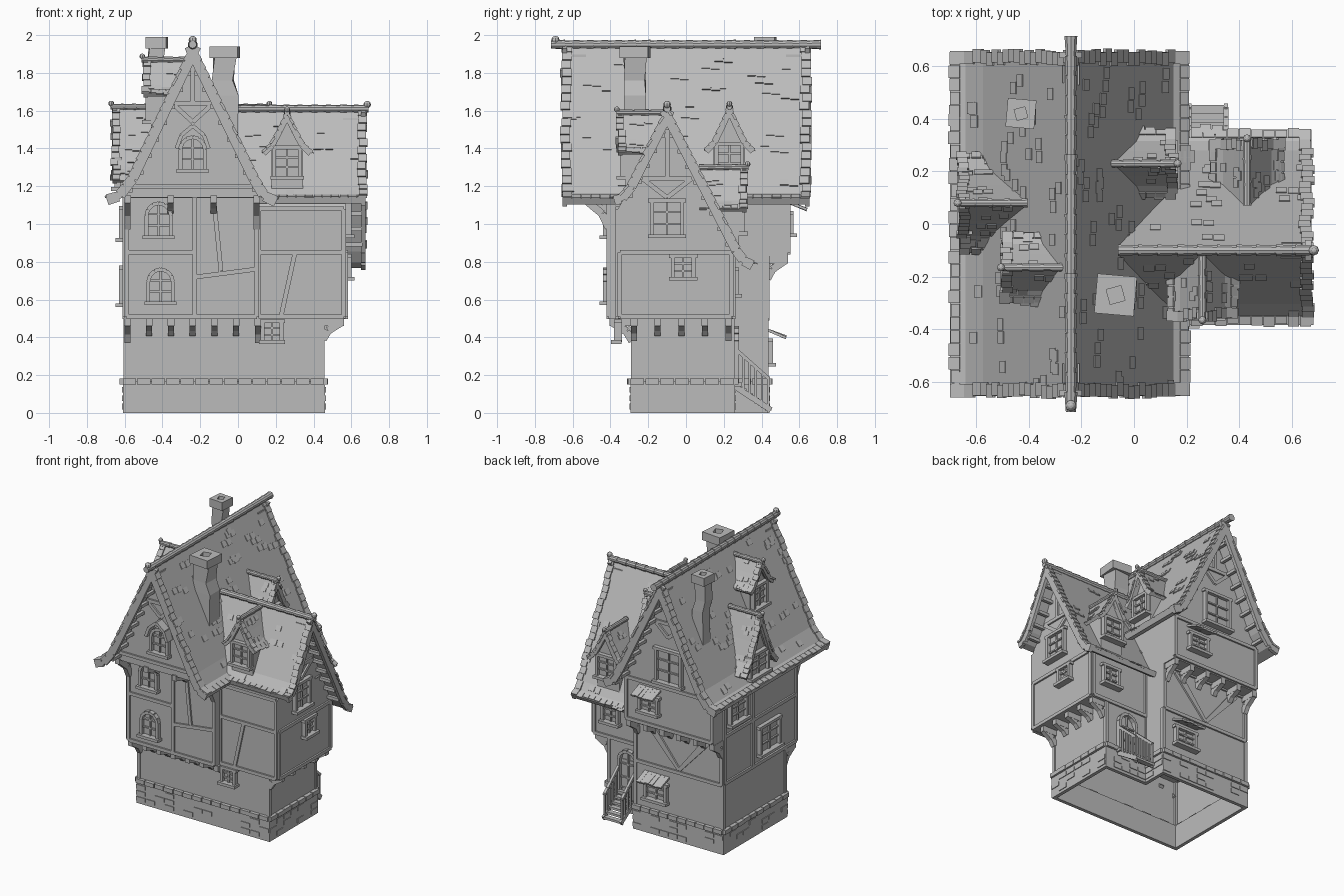
import bpy, bmesh, math, random
from mathutils import Matrix, Vector as V

random.seed(4)
if "Cube" in bpy.data.objects:
    bpy.data.objects.remove(bpy.data.objects["Cube"])

grey = bpy.data.materials.new("plain grey")
grey.use_nodes = True
grey.diffuse_color = (0.5, 0.5, 0.5, 1)
grey.node_tree.nodes["Principled BSDF"].inputs["Base Color"].default_value = grey.diffuse_color
IDENTITY = Matrix()
TURN = {"front": 0, "right": 90, "back": 180, "left": -90}


def finish(name, bm, solid=0):
    mesh = bpy.data.meshes.new(name)
    bm.to_mesh(mesh)
    bm.free()
    ob = bpy.data.objects.new(name, mesh)
    bpy.context.collection.objects.link(ob)
    mesh.materials.append(grey)
    if solid:
        mod = ob.modifiers.new("thickness", "SOLIDIFY")
        mod.thickness, mod.offset = solid, -1
    return ob


def on_wall(face, x, y, z):
    """Frame on a wall: local x runs along it, -y points outward."""
    return Matrix.Translation((x, y, z)) @ Matrix.Rotation(math.radians(TURN[face]), 4, "Z")


def bar(bm, p, q, width, height, M=IDENTITY, side=None):
    """Box from p to q, with its width measured along side."""
    p, q = V(p), V(q)
    d = (q - p).normalized()
    s = V(side) if side else (V((1, 0, 0)) if abs(d.z) > 0.95 else d.cross(V((0, 0, 1))))
    s = (s - d * s.dot(d)).normalized()
    R = Matrix((s, d.cross(s), d)).transposed().to_4x4()
    S = Matrix.Diagonal((width, height, (q - p).length, 1))
    bmesh.ops.create_cube(bm, size=1, matrix=M @ Matrix.Translation((p + q) / 2) @ R @ S)


def prism(name, pts, axis, a, b, caps="both", solid=0):
    """Extrude a flat outline along one axis; caps is both, top or none."""
    put = {"x": lambda p, t: (t, *p), "y": lambda p, t: (p[0], t, p[1]), "z": lambda p, t: (*p, t)}[axis]
    bm = bmesh.new()
    lo, hi = [[bm.verts.new(put(p, t)) for p in pts] for t in (a, b)]
    for i in range(len(pts)):
        bm.faces.new((lo[i - 1], lo[i], hi[i], hi[i - 1]))
    if caps != "none":
        bm.faces.new(hi)
    if caps == "both":
        bm.faces.new(lo[::-1])
        bmesh.ops.recalc_face_normals(bm, faces=bm.faces)
    return finish(name, bm, solid)


def roof(name, M, prof, v0, v1, thick, ends, over, r, tile, scatter):
    """Bent roof sheet with tiles, ridge caps and bargeboards."""
    bm, tiles, boards = bmesh.new(), bmesh.new(), bmesh.new()
    rows = [[bm.verts.new(M @ V((u, v, z))) for v in (v0, v1)] for u, z in prof]
    for a, b in zip(rows, rows[1:]):
        bm.faces.new((a[0], b[0], b[1], a[1]))
    finish(name, bm, thick)
    along, top = V((0, 1, 0)), len(prof) // 2
    for i in range(len(prof) - 1):
        hi, lo = [V((u, 0, z)) for u, z in sorted(prof[i:i + 2], key=lambda p: -p[1])]
        length, d = (lo - hi).length, (lo - hi).normalized()
        n = d.cross(along)
        n *= math.copysign(1, n.z)
        count = max(1, round(length / tile))
        for out in ends:
            # jagged tiles on the gable edge, boards and battens beneath
            edge = along * (v0 if out < 0 else v1)
            for k in range(count):
                c = hi + edge + d * length * k / count - along * out * (tile / 2 + random.uniform(-0.012, 0.004))
                bar(tiles, c, c + d * length / count * 0.94 + n * 0.004, tile, 0.014, M, along)
                if k % 2 and thick > 0.03:
                    b = c - n * (thick + 0.012)
                    bar(boards, b, b - along * out * 0.1, 0.022, 0.022, M)
            drop = edge - along * out * 0.012 - n * thick * 0.8
            bar(boards, hi + drop, lo + drop, 0.024, thick * 1.1, M, along)
        # small clusters of lifted tiles over the slope
        for k in range(round(scatter * length * (v1 - v0))):
            c = hi + d * length * random.uniform(0.05, 0.8) + along * random.uniform(v0 + 0.03, v1 - tile * 2)
            for shift in range(random.randint(1, 2)):
                c += along * tile * shift + d * 0.006 * shift
                bar(tiles, c, c + d * tile * 0.8 + n * 0.004, tile * 0.9, 0.006, M, along)
        # ragged eave
        steps = round((v1 - v0) / tile) if i in (0, len(prof) - 2) else 0
        for k in range(steps):
            c = lo + along * (v0 + (k + 0.5) * (v1 - v0) / steps)
            bar(tiles, c - d * tile * 0.8, c + d * random.uniform(-0.008, 0.005), tile * 0.94, 0.012, M, along)
    # ridge caps and finial
    (u, z), a, b = prof[top], v0 - over, v1 + (over if 1 in ends else 0)
    steps = max(3, round((b - a) / 0.075))
    for k in range(steps):
        place = Matrix.Translation((u, a + (k + 0.5) * (b - a) / steps, z)) @ Matrix.Rotation(math.pi / 2, 4, "X")
        bmesh.ops.create_cone(tiles, segments=10, radius1=r * random.uniform(1, 1.1), radius2=r * 0.85,
                              depth=(b - a) / steps, cap_ends=True, matrix=M @ place)
    bmesh.ops.create_uvsphere(boards, u_segments=8, v_segments=6, radius=r * 0.9,
                              matrix=M @ Matrix.Translation((u, v0 - over * 0.6, z + r)))
    finish(name + "_tiles", tiles)
    finish(name + "_bargeboards", boards)


def window(name, M, w, h, style="plain"):
    """Framed window with mullions and sill; style is plain, arch, peak or awning."""
    bm = bmesh.new()
    w, h, t = w / 2, h / 2, 0.02
    arch = style in ("arch", "peak")
    spring = h - w if arch else h
    bar(bm, (0, 0, -h), (0, 0, spring), 2 * w, 0.012, M)
    bar(bm, (-w - t, -t, -h), (w + t, -t, -h), 0.055, t, M)
    for s in (-1, 1):
        bar(bm, (s * w, -0.01, -h), (s * w, -0.01, spring), t, 2 * t, M)
        if style == "peak":
            bar(bm, (0, -t, h + 0.06), (s * 0.06, -t, h + 0.01), 0.08, t, M, (0, 1, 0))
            bar(bm, (s * 0.06, -t, h + 0.01), (s * (w + t), -t, h - 0.06), 0.08, t, M, (0, 1, 0))
    if arch:
        ring = [V((w * math.cos(k * math.pi / 6), -0.01, spring + w * math.sin(k * math.pi / 6))) for k in range(7)]
        for p, q in zip(ring, ring[1:]):
            bar(bm, p, q, 2 * t, t, M, (0, 1, 0))
    else:
        bar(bm, (-w - t, -0.01, h), (w + t, -0.01, h), 2 * t, t, M)
    bar(bm, (0, -0.008, -h), (0, -0.008, h), 0.01, t, M)
    for z in (-h * 0.3, h * 0.35):
        bar(bm, (-w, -0.008, z), (w, -0.008, z), t, 0.01, M)
    for k in range(6 if style == "awning" else 0):
        x = (k - 2.5) * w / 2.4
        bar(bm, (x, 0, h + 0.055), (x, -0.1, h + random.uniform(0.01, t)), w / 2.5, 0.014, M, (1, 0, 0))
    finish(name, bm)


def dormer(name, face, x, y, eave, w, rise, depth, drop):
    M = on_wall(face, x, y, eave)
    half = [(w, 0), (w * 0.66, rise * 0.2), (w * 0.36, rise * 0.55)]
    prof = [(-u, z) for u, z in half] + [(0, rise)] + half[::-1]
    roof(name + "_roof", M, prof, 0, depth, 0.018, (-1,), 0.01, 0.017, 0.04, 60)
    side, knee = w * 0.64, rise * 0.17
    outline = [(-side, -drop), (side, -drop), (side, knee), (0, rise * 0.9), (-side, knee)]
    prism(name + "_wall", outline, "y", 0.04, depth).data.transform(M)
    window(name + "_window", M @ Matrix.Translation((0, 0.04, rise / 2 - 0.16)), w * 1.05, 0.16)


# Walls: hollow L-shaped ground floor, jettied upper storeys and gables
def ell(g):
    left, right, inner = -0.6 - g, 0.45 + g, 0.11 + g
    front, notch, back = -0.285 - g, 0.25 + g, 0.43 + g
    return [(left, front), (right, front), (right, notch), (inner, notch), (inner, back), (left, back)]


def gable_outline(a, b, base, knee, mid, peak):
    return [(a, base), (b, base), (b, knee), (mid, peak), (a, knee)]


prism("ground_floor_walls", ell(0), "z", 0.1, 0.52, "top")
prism("stone_plinth", ell(0.01), "z", 0, 0.17, "none", 0.035)
prism("main_storey_walls", [(-0.6, -0.41), (0.11, -0.41), (0.11, 0.43), (-0.6, 0.43)], "z", 0.5, 1.18)
prism("main_back_jetty", [(-0.6, 0.2), (0.11, 0.2), (0.11, 0.54), (-0.6, 0.54)], "z", 0.83, 1.18)
prism("main_gable", gable_outline(-0.59, 0.105, 1.14, 1.18, -0.24, 1.88), "y", -0.54, 0.54)
wing_end = gable_outline(-0.36, 0.25, 0.5, 0.86, -0.1, 1.55)
prism("wing_walls", wing_end[:-1] + [(-0.36, 1.08)], "x", 0, 0.57)

# Plinth stones
stones = bmesh.new()
outline = [V((*p, 0)) for p in ell(0.01)]
for p, q in zip(outline, outline[1:] + outline[:1]):
    steps = round((q - p).length / 0.075)
    for k in range(steps):
        a, b = p.lerp(q, k / steps), p.lerp(q, (k + 0.93) / steps)
        for course in range(1, 5):
            up = V((0, 0, course * 0.044 - 0.01))
            if course == 4 or random.random() < 0.4:
                bar(stones, a + up, b + up, random.uniform(0.024, 0.036) if course == 4 else 0.01, 0.03)
finish("plinth_stones", stones)

# Main and wing roofs with flared eaves
main = [(-0.70, 1.145), (-0.64, 1.165), (-0.575, 1.25), (-0.24, 1.95), (0.10, 1.25), (0.15, 1.165), (0.21, 1.135)]
wing = [(-0.385, 1.14), (-0.35, 1.15), (-0.305, 1.205), (-0.1, 1.61), (0.28, 0.87), (0.315, 0.82), (0.36, 0.795)]
roof("main_roof", IDENTITY, main, -0.655, 0.655, 0.035, (-1, 1), 0.06, 0.024, 0.05, 30)
roof("wing_roof", on_wall("right", 0, 0, 0), wing, -0.675, 0.06, 0.032, (-1,), 0.015, 0.022, 0.045, 30)
dormer("wing_front_dormer", "front", 0.26, -0.36, 1.38, 0.13, 0.21, 0.25, 0.2)
dormer("wing_back_dormer", "back", 0.43, 0.32, 1.08, 0.14, 0.22, 0.25, 0.23)
dormer("main_right_dormer", "right", 0.16, 0.23, 1.39, 0.13, 0.23, 0.27, 0.22)
dormer("main_left_low_dormer", "left", -0.665, 0.08, 1.23, 0.19, 0.39, 0.26, 0.09)
dormer("main_left_high_dormer", "left", -0.5, -0.165, 1.69, 0.135, 0.18, 0.24, 0.22)

# Crooked chimneys from stacked square rings, with a hollow cap
for name, x, y, top, r in (("right_chimney", -0.07, -0.27, 1.94, 0.058), ("left_chimney", -0.43, 0.42, 1.99, 0.042)):
    bm, last = bmesh.new(), None
    for dx, z, scale, turn in ((0.01, 1.4, 1, 0), (0.015, top - 0.26, 1, 0), (-0.01, top - 0.18, 0.95, -4),
                               (0, top - 0.06, 1, 4), (0, top - 0.06, 1.3, -5), (0, top, 1.3, -5),
                               (0, top, 0.5, 15), (0, top - 0.05, 0.5, 15)):
        angles = [math.radians(turn + 45 + 90 * k) for k in range(4)]
        reach = r * scale * math.sqrt(2)
        ring = [bm.verts.new((x + dx + reach * math.cos(a), y + reach * math.sin(a), z)) for a in angles]
        for k in range(4 if last else 0):
            bm.faces.new((last[k - 1], last[k], ring[k], ring[k - 1]))
        last = ring
    bm.faces.new(last)
    finish(name, bm)

# Timber frame: a grid of posts and rails on each wall, then gables and braces
frame = bmesh.new()


def timber(axis, plane, a, z, b, top):
    bar(frame, *[(t, plane, h) if axis == "y" else (plane, t, h) for t, h in ((a, z), (b, top))], 0.024, 0.024)


for axis, plane, posts, rails in (
        ("y", -0.41, (-0.59, -0.23), (0.51, 0.85, 1.15)), ("y", -0.41, (-0.23, 0.1), (0.51, 1.15)),
        ("y", -0.36, (0.11, 0.56), (0.51, 0.85, 1.08)), ("y", 0.25, (0.11, 0.56), (0.51, 0.86)),
        ("y", 0.43, (-0.59, 0.1), (0.5, 0.83)), ("y", 0.54, (-0.59, 0.1), (0.85, 1.15)),
        ("x", 0.57, (-0.35, 0.24), (0.51, 0.85)), ("x", -0.6, (-0.4, 0.1, 0.42), (0.51, 0.85, 1.15))):
    for p in posts:
        timber(axis, plane, p, rails[0], p, rails[-1])
    for z in rails:
        timber(axis, plane, posts[0], z, posts[-1], z)
for axis, plane, mid, half, collar in (("y", -0.54, -0.24, 0.11, 1.64), ("y", 0.54, -0.24, 0.11, 1.62), ("x", 0.57, -0.1, 0.13, 1.24)):
    timber(axis, plane, mid - half, collar, mid + half, collar)
    timber(axis, plane, mid, collar, mid, collar + half * 2)
    for s in (-half, half):
        timber(axis, plane, mid, collar - 0.1, mid + s, collar)
        timber("y", 0.43, -0.25, 0.52, -0.25 + s * 2, 0.8)
timber("y", -0.54, -0.59, 1.2, 0.1, 1.2)
timber("y", -0.41, -0.13, 1.15, -0.09, 0.75)
timber("y", -0.41, -0.22, 0.72, 0.09, 0.76)
timber("y", -0.36, 0.3, 0.84, 0.23, 0.52)
for x, y in ell(-0.005):
    bar(frame, (x, y, 0.16), (x, y, 0.5), 0.024, 0.024)
finish("timber_frame", frame)

# Joist ends and curved brackets beneath the overhanging storeys, deeper at the corners
joists = bmesh.new()
for face, x, y, z, count, step, reach, deep in (
        ("front", -0.585, -0.285, 0.5, 7, 0.115, 0.12, 0.1), ("front", -0.585, -0.41, 1.15, 4, 0.228, 0.14, 0.15),
        ("back", 0.085, 0.43, 0.83, 6, 0.134, 0.11, 0.1), ("right", 0.45, -0.275, 0.5, 5, 0.125, 0.11, 0.09)):
    for k in range(count):
        M = on_wall(face, x, y, z) @ Matrix.Translation((k * step, 0, -0.02))
        drop = deep if k in (0, count - 1) else 0.06
        bar(joists, (0, 0, 0), (0, -reach, 0), 0.035, 0.04, M)
        pts = [(0, 0, -drop), (0, -reach * 0.25, -drop * 0.5), (0, -reach * 0.9, 0)]
        for p, q in zip(pts, pts[1:]):
            bar(joists, p, q, 0.032, 0.04, M, (1, 0, 0))
finish("jetty_brackets", joists)

# Windows and door
for name, face, x, y, z, w, h, style in (
        ("front_upper_window", "front", -0.42, -0.41, 1.02, 0.13, 0.18, "arch"),
        ("front_lower_window", "front", -0.41, -0.41, 0.67, 0.13, 0.18, "arch"),
        ("front_gable_window", "front", -0.24, -0.54, 1.37, 0.13, 0.18, "peak"),
        ("front_small_window", "front", 0.18, -0.35, 0.43, 0.1, 0.11, "plain"),
        ("wing_end_window", "right", 0.57, -0.1, 1.03, 0.16, 0.19, "plain"),
        ("wing_end_small_window", "right", 0.57, -0.015, 0.77, 0.11, 0.12, "plain"),
        ("back_gable_window", "back", -0.25, 0.54, 1.31, 0.2, 0.24, "plain"),
        ("back_upper_window", "back", -0.09, 0.54, 1.0, 0.14, 0.12, "awning"),
        ("back_lower_window", "back", -0.07, 0.43, 0.32, 0.16, 0.13, "awning"),
        ("wing_back_window", "back", 0.42, 0.25, 0.69, 0.12, 0.14, "plain"),
        ("left_upper_window", "left", -0.6, 0.28, 1.0, 0.18, 0.17, "plain"),
        ("left_lower_window", "left", -0.6, -0.08, 0.67, 0.22, 0.2, "plain"),
        ("back_door", "back", 0.28, 0.25, 0.3, 0.14, 0.3, "arch")):
    window(name, on_wall(face, x, y, z), w, h, style)

# Back stairs with railings
stairs = bmesh.new()
for k in range(6):
    y, z = 0.27 + k * 0.033, 0.145 - k * 0.025
    bar(stairs, (0.21, y, z), (0.35, y, z), 0.036, 0.016)
    for x in (0.21, 0.35):
        bar(stairs, (x, y, z - 0.02), (x, y, z + 0.19 - k * 0.003), 0.012, 0.012)
for x in (0.21, 0.35):
    bar(stairs, (x, 0.25, 0.145), (x, 0.45, 0.015), 0.016, 0.03)
    bar(stairs, (x, 0.26, 0.34), (x, 0.44, 0.18), 0.018, 0.018)
finish("back_stairs", stairs)
